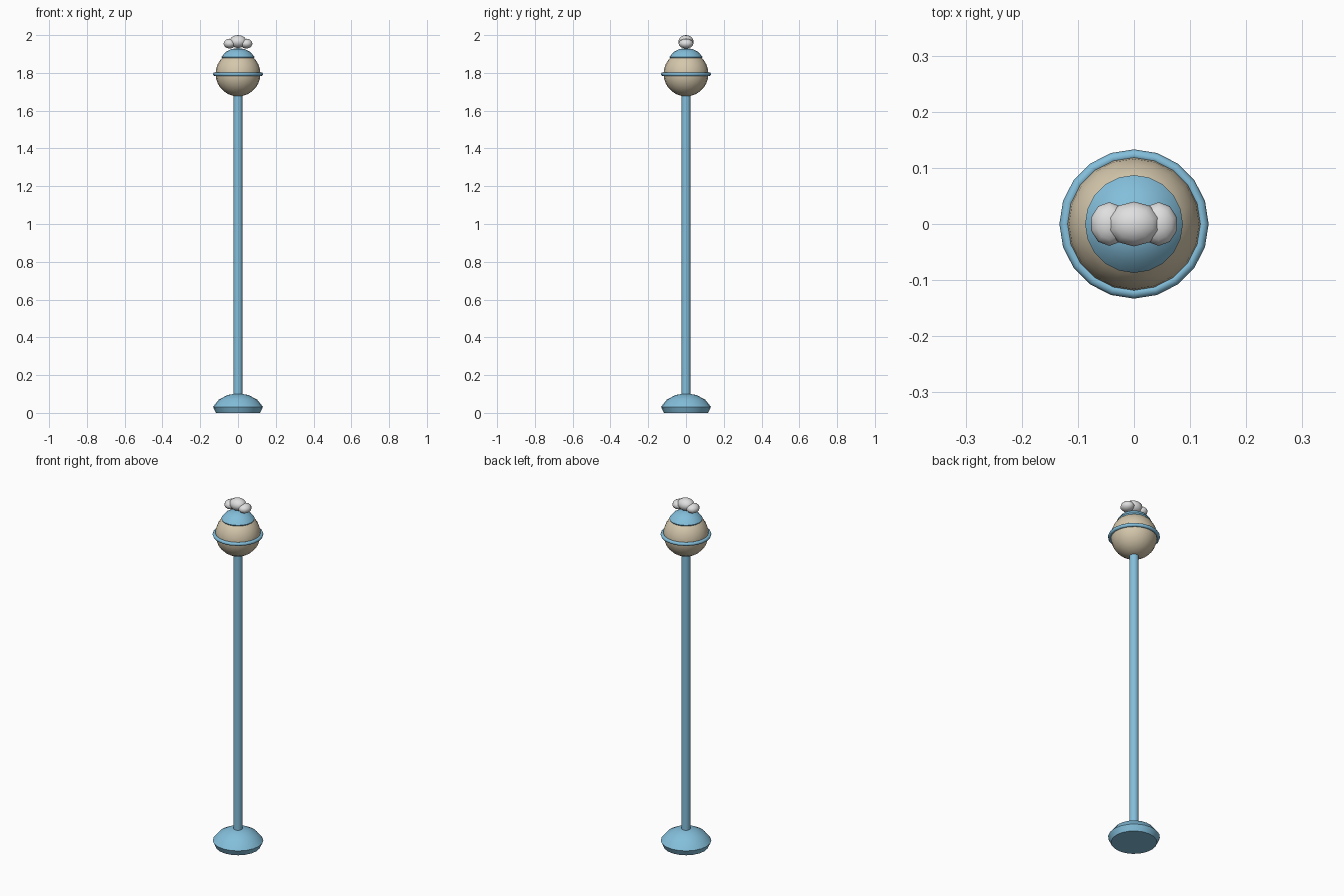
import bpy, math

if "Cube" in bpy.data.objects:
    bpy.data.objects.remove(bpy.data.objects["Cube"])


def material(name, rgb):
    m = bpy.data.materials.new(name)
    m.diffuse_color = (*rgb, 1)
    m.use_nodes = True
    m.node_tree.nodes["Principled BSDF"].inputs["Base Color"].default_value = m.diffuse_color
    return m


BLUE = material("sky_blue", (0.23, 0.52, 0.71))
BEIGE = material("warm_beige", (0.66, 0.57, 0.41))
WHITE = material("pale_grey", (0.74, 0.74, 0.74))


def finish(name, mat, angle=60):
    ob = bpy.context.object
    ob.name = name
    ob.data.materials.append(mat)
    bpy.ops.object.shade_smooth_by_angle(angle=math.radians(angle))
    return ob


def ellipsoid(name, mat, loc, radii, segs, rings):
    bpy.ops.mesh.primitive_uv_sphere_add(segments=segs, ring_count=rings, radius=1, location=loc)
    bpy.context.object.scale = radii
    bpy.ops.object.transform_apply(location=False, rotation=False, scale=True)
    return finish(name, mat)


def lathe(name, mat, profile, z0=0, scale=1, segs=20):
    """Closed turned shape; profile of (radius, z), ending at a point on the axis."""
    verts, faces = [], []
    for r, z in profile[:-1]:
        for i in range(segs):
            a = 2 * math.pi * i / segs
            verts.append((r * scale * math.cos(a), r * scale * math.sin(a), z0 + z * scale))
    verts.append((0, 0, z0 + profile[-1][1] * scale))
    n = len(profile) - 1
    for k in range(n):
        for i in range(segs):
            j = (i + 1) % segs
            if k < n - 1:
                faces.append((k * segs + i, k * segs + j, (k + 1) * segs + j, (k + 1) * segs + i))
            else:
                faces.append((k * segs + i, k * segs + j, n * segs))
    faces.append(tuple(reversed(range(segs))))
    me = bpy.data.meshes.new(name)
    me.from_pydata(verts, [], faces)
    ob = bpy.data.objects.new(name, me)
    bpy.context.collection.objects.link(ob)
    bpy.ops.object.select_all(action='DESELECT')
    ob.select_set(True)
    bpy.context.view_layer.objects.active = ob
    return finish(name, mat, 50)


# Domed foot, and the same shape smaller as the cap over the globe
DOME = [(0.117, 0), (0.132, 0.032), (0.102, 0.07), (0.055, 0.095), (0, 0.104)]
lathe("base", BLUE, DOME)
lathe("globe_cap", BLUE, DOME, z0=1.863, scale=0.66)

# Pole
bpy.ops.mesh.primitive_cylinder_add(vertices=16, radius=0.024, depth=1.64, location=(0, 0, 0.88))
finish("pole", BLUE)

# Globe and its ring
ellipsoid("globe", BEIGE, (0, 0, 1.795), (0.119, 0.119, 0.119), 20, 14)
bpy.ops.mesh.primitive_torus_add(major_segments=20, minor_segments=8, major_radius=0.123,
                                 minor_radius=0.010, location=(0, 0, 1.793))
finish("globe_ring", BLUE)

# Finial of three flattened balls
ellipsoid("finial_middle", WHITE, (0, 0, 1.966), (0.048, 0.040, 0.034), 10, 8)
for side, s in (("left", -1), ("right", 1)):
    ellipsoid("finial_" + side, WHITE, (s * 0.044, 0, 1.955), (0.034, 0.039, 0.026), 10, 8)
